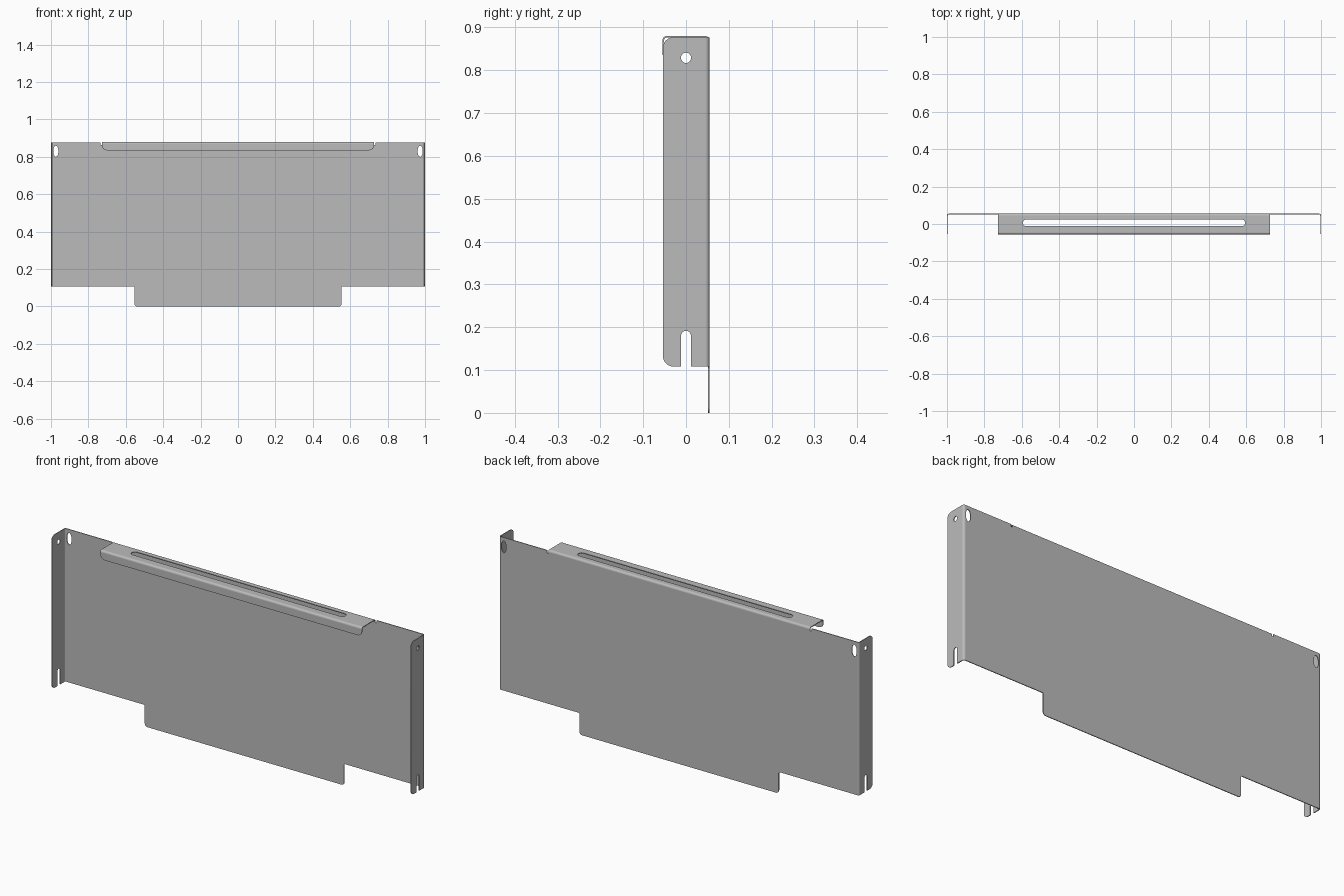
import bpy, bmesh, math
from mathutils import Vector

cube = bpy.data.objects.get("Cube")
if cube:
    bpy.data.objects.remove(cube, do_unlink=True)

T = 0.004            # sheet thickness
R = 0.008            # bend radius at mid sheet
X, Y, TOP = 0.998, 0.053, 0.878   # mid planes of sides, back/lip and top
LOW, HIGH = 0.108, 0.877          # side flange ends
HALF = 0.727                      # half length of the top flange

steel = bpy.data.materials.new("sheet steel grey")
steel.use_nodes = True
steel.diffuse_color = (0.5, 0.5, 0.5, 1)
steel.node_tree.nodes["Principled BSDF"].inputs["Base Color"].default_value = (0.5, 0.5, 0.5, 1)


def finish(name, bm):
    bmesh.ops.remove_doubles(bm, verts=bm.verts, dist=1e-5)
    bmesh.ops.recalc_face_normals(bm, faces=bm.faces)
    me = bpy.data.meshes.new(name)
    bm.to_mesh(me)
    bm.free()
    me.materials.append(steel)
    ob = bpy.data.objects.new(name, me)
    bpy.context.collection.objects.link(ob)
    bpy.ops.object.select_all(action='DESELECT')
    ob.select_set(True)
    bpy.context.view_layer.objects.active = ob
    bpy.ops.object.shade_smooth_by_angle(angle=math.radians(30))
    return ob


def rounded(corners, steps=6):
    """Outline from (u, v, radius) right-angled corners."""
    out = []
    for i, (u, v, r) in enumerate(corners):
        p = Vector((u, v))
        if r == 0:
            out.append(p)
            continue
        a = (Vector(corners[i - 1][:2]) - p).normalized()
        b = (Vector(corners[(i + 1) % len(corners)][:2]) - p).normalized()
        for k in range(steps + 1):
            t = math.pi / 2 * k / steps
            out.append(p + r * (a + b) - r * (b * math.cos(t) + a * math.sin(t)))
    return out


def ellipse(u, v, ru, rv, n=24):
    return [Vector((u + ru * math.cos(2 * math.pi * k / n),
                    v + rv * math.sin(2 * math.pi * k / n))) for k in range(n)]


def sheet(name, loops, place):
    """Flat sheet with holes; place maps (u, v, depth) to space."""
    cu = bpy.data.curves.new(name + "_outline", 'CURVE')
    cu.dimensions, cu.fill_mode, cu.extrude = '2D', 'BOTH', T / 2
    for loop in loops:
        sp = cu.splines.new('POLY')
        sp.points.add(len(loop) - 1)
        for pt, p in zip(sp.points, loop):
            pt.co = (p.x, p.y, 0, 1)
        sp.use_cyclic_u = True
    tmp = bpy.data.objects.new(name + "_outline", cu)
    bpy.context.collection.objects.link(tmp)
    dg = bpy.context.evaluated_depsgraph_get()
    me = bpy.data.meshes.new_from_object(tmp.evaluated_get(dg))
    bm = bmesh.new()
    bm.from_mesh(me)
    bpy.data.objects.remove(tmp, do_unlink=True)
    bpy.data.meshes.remove(me)
    for v in bm.verts:
        v.co = place(*v.co)
    return finish(name, bm)


def bend(name, cu, cv, start, lo, hi, place, steps=6):
    """Quarter-round fold running from lo to hi."""
    bm = bmesh.new()
    rows = []
    for k in range(steps + 1):
        a = start + math.pi / 2 * k / steps
        rows.append([bm.verts.new(place(cu + r * math.cos(a), cv + r * math.sin(a), w))
                     for r, w in ((R - T / 2, lo), (R + T / 2, lo), (R + T / 2, hi), (R - T / 2, hi))])
    for p, q in zip(rows, rows[1:]):
        for i in range(4):
            j = (i + 1) % 4
            bm.faces.new((p[i], p[j], q[j], q[i]))
    bm.faces.new(rows[0])
    bm.faces.new(rows[-1])
    return finish(name, bm)


# Back panel with lower tab, relief notches and side holes
right = [(0.554, 0, 0.015), (0.554, LOW, 0.006), (X - R, LOW, 0), (X - R, HIGH, 0),
         (HALF + 0.008, HIGH, 0), (HALF + 0.008, TOP - R - 0.006, 0),
         (HALF, TOP - R - 0.006, 0), (HALF, TOP - R, 0)]
outline = right + [(-u, v, r) for u, v, r in reversed(right)]
sheet("back_panel",
      [rounded(outline)] + [ellipse(s * 0.974, 0.83, 0.0135, 0.03) for s in (-1, 1)],
      lambda u, v, d: (u, Y + d, v))

# Side flanges with open slot and round hole, plus their folds
S = 0.0115
flange = [(-0.054, LOW, 0.025), (-S, LOW, 0), (-S, 0.1915, S), (S, 0.1915, S), (S, LOW, 0),
          (Y - R, LOW, 0), (Y - R, HIGH, 0), (-0.054, HIGH, 0.025)]
for side, s in (("left", 1), ("right", -1)):
    sheet(side + "_flange", [rounded(flange), ellipse(0, 0.829, 0.012, 0.012)],
          lambda u, v, d: (s * (X + d), u, v))
    bend(side + "_fold", X - R, Y - R, 0, LOW, HIGH, lambda u, v, w: (s * u, v, w))

# Top flange with long rounded slot
E = Y - R
sheet("top_flange",
      [rounded([(-HALF, -E, 0), (HALF, -E, 0), (HALF, E, 0), (-HALF, E, 0)]),
       rounded([(-0.594, -0.012, 0.018), (0.594, -0.012, 0.018),
                (0.594, 0.024, 0.018), (-0.594, 0.024, 0.018)])],
      lambda u, v, d: (u, v, TOP + d))
bend("top_back_fold", E, TOP - R, 0, -HALF, HALF, lambda u, v, w: (w, u, v))
bend("top_front_fold", -E, TOP - R, math.pi / 2, -HALF, HALF, lambda u, v, w: (w, u, v))

# Front lip with rounded lower corners
sheet("front_lip",
      [rounded([(-HALF, 0.835, 0.025), (HALF, 0.835, 0.025),
                (HALF, TOP - R, 0), (-HALF, TOP - R, 0)])],
      lambda u, v, d: (u, -Y + d, v))
